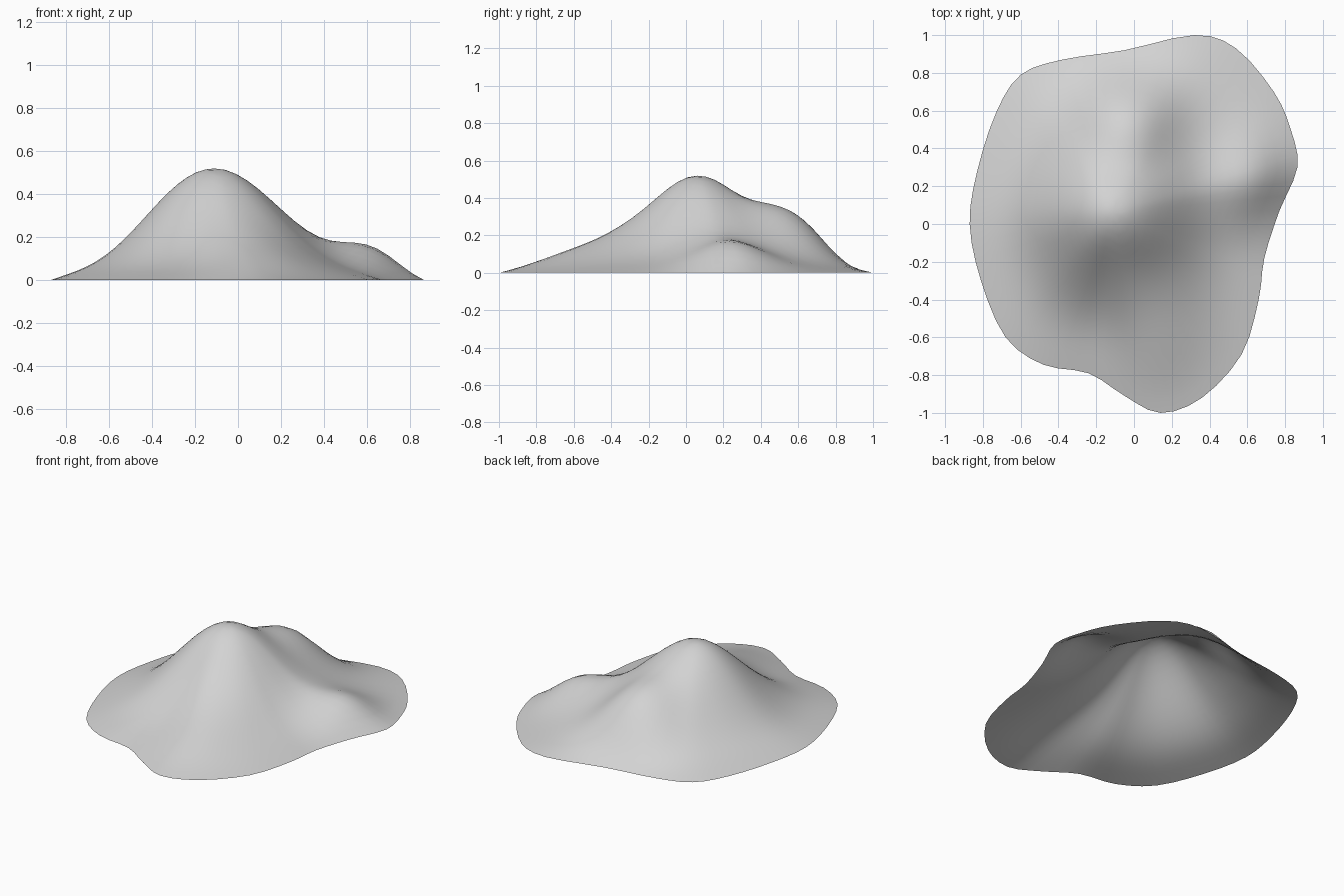
import bpy
import bmesh
import math
from mathutils import Vector

cube = bpy.data.objects.get("Cube")
if cube:
    bpy.data.objects.remove(cube, do_unlink=True)

RINGS = 18
STEPS = 3
PEAK = Vector((-0.11, 0.06))
CORE = 0.8  # radius of the round core of the hill

# Foot of the hill, counter-clockwise from the east lobe
FOOT = [Vector(p) for p in (
    (0.865, 0.3), (0.83, 0.5), (0.74, 0.7), (0.54, 0.93), (0.32, 1.0),
    (-0.05, 0.92), (-0.38, 0.87), (-0.6, 0.79), (-0.73, 0.59), (-0.83, 0.28),
    (-0.87, 0), (-0.81, -0.3), (-0.68, -0.6), (-0.48, -0.745), (-0.24, -0.79),
    (-0.05, -0.91), (0.14, -1.0), (0.36, -0.92), (0.57, -0.69), (0.66, -0.4),
    (0.69, -0.18), (0.77, 0.07))]

# Spurs and hollows: centre x, centre y, width x, width y, height
SWELLS = (
    (-0.05, 0.6, 0.19, 0.17, 0.19),      # north spur
    (-0.05, 0.28, 0.13, 0.09, -0.02),    # saddle below the peak
    (0.63, 0.24, 0.15, 0.17, 0.115),     # east shoulder
    (0.14, -0.6, 0.17, 0.22, 0.05),      # south ridge
    (-0.04, -0.2, 0.22, 0.12, -0.02),    # south face
)


def smooth_loop(points, steps):
    """Closed Catmull-Rom curve through the points."""
    loop = []
    n = len(points)
    for i in range(n):
        a, b, c, d = (points[(i + k) % n] for k in (-1, 0, 1, 2))
        for s in range(steps):
            u = s / steps
            loop.append(b + (c - a) * (u / 2)
                        + (a * 2 - b * 5 + c * 4 - d) * (u * u / 2)
                        + (b * 3 - a - c * 3 + d) * (u ** 3 / 2))
    return loop


def height(p, t):
    """Bell that is round at the peak and follows the foot at t = 1, plus swells."""
    core = (p - PEAK).length / CORE
    reach = core + (t - core) * t
    q = 1 - reach * reach
    z = 0.13 * q + 0.39 * q ** 4
    for x, y, wx, wy, h in SWELLS:
        bell = math.exp(-((p.x - x) / wx) ** 2 / 2 - ((p.y - y) / wy) ** 2 / 2)
        z += h * bell * (1 - t ** 8)
    return z


# Hill surface: rings shrinking from the foot to the peak, open underneath
bm = bmesh.new()
foot = smooth_loop(FOOT, STEPS)
count = len(foot)
rings = []
for r in range(1, RINGS + 1):
    t = r / RINGS
    ring = []
    for f in foot:
        p = PEAK.lerp(f, t)
        ring.append(bm.verts.new((p.x, p.y, height(p, t))))
    rings.append(ring)
top = bm.verts.new((PEAK.x, PEAK.y, height(PEAK, 0)))
for i in range(count):
    j = (i + 1) % count
    bm.faces.new((top, rings[0][i], rings[0][j]))
    for inner, outer in zip(rings, rings[1:]):
        bm.faces.new((inner[i], outer[i], outer[j], inner[j]))
for face in bm.faces:
    face.smooth = True

mesh = bpy.data.meshes.new("hill")
bm.to_mesh(mesh)
bm.free()
hill = bpy.data.objects.new("hill", mesh)
bpy.context.collection.objects.link(hill)

# Plain grey
grey = bpy.data.materials.new("light_grey")
grey.use_nodes = True
colour = (0.65, 0.65, 0.65, 1)
grey.diffuse_color = colour
grey.node_tree.nodes["Principled BSDF"].inputs["Base Color"].default_value = colour
mesh.materials.append(grey)
